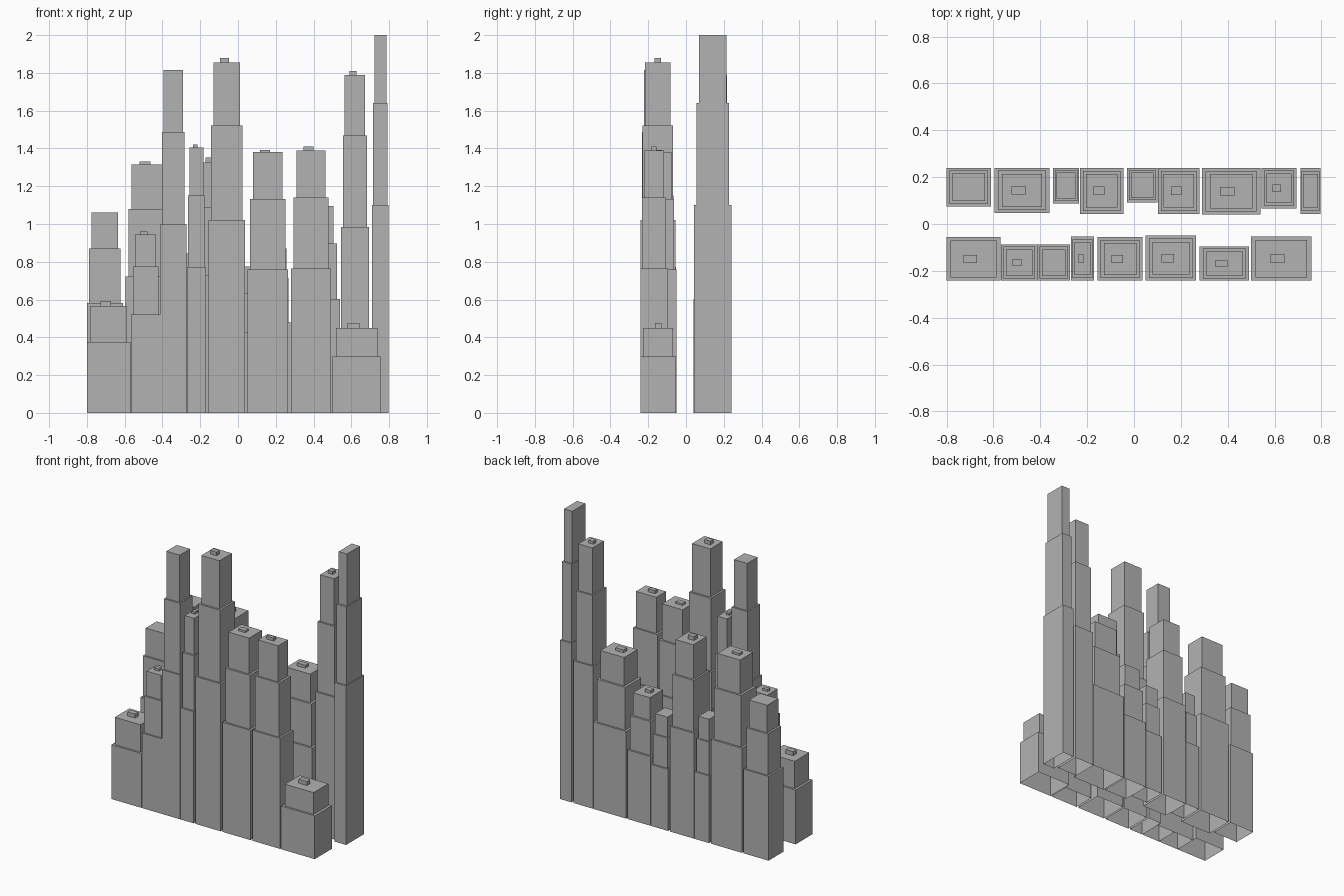
import bpy, bmesh

if "Cube" in bpy.data.objects:
    bpy.data.objects.remove(bpy.data.objects["Cube"])

grey = bpy.data.materials.new("concrete grey")
grey.diffuse_color = (0.45, 0.45, 0.45, 1)
grey.use_nodes = True
grey.node_tree.nodes["Principled BSDF"].inputs["Base Color"].default_value = grey.diffuse_color


def add_block(bm, cx, cy, w, d, z0, z1):
    """Box with walls and roof, open underneath."""
    ring = [(-1, -1), (1, -1), (1, 1), (-1, 1)]
    low = [bm.verts.new((cx + sx * w / 2, cy + sy * d / 2, z0)) for sx, sy in ring]
    top = [bm.verts.new((cx + sx * w / 2, cy + sy * d / 2, z1)) for sx, sy in ring]
    for i in range(4):
        j = (i + 1) % 4
        bm.faces.new((low[i], low[j], top[j], top[i]))
    bm.faces.new(top)


def tower(name, x0, x1, y0, y1, height, tiers, vent):
    """Stepped tower; vent is the rooftop box height, 0 for none."""
    steps = {2: [(0.665, 1), (1, 0.855)],
             3: [(0.55, 1), (0.82, 0.87), (1, 0.73)]}[tiers]
    cx, cy, w, d = (x0 + x1) / 2, (y0 + y1) / 2, x1 - x0, y1 - y0
    bm = bmesh.new()
    z = 0
    for level, scale in steps:
        add_block(bm, cx, cy, w * scale, d * scale, z, height * level)
        z = height * level
    if vent:
        add_block(bm, cx - 0.065 * w, cy, 0.25 * w, 0.185 * d, z, z + vent)
    mesh = bpy.data.meshes.new(name)
    bm.to_mesh(mesh)
    bm.free()
    mesh.materials.append(grey)
    bpy.context.collection.objects.link(bpy.data.objects.new(name, mesh))


# Front row: left, right, inner edge, height, tiers, rooftop box
front_row = [
    (-0.80, -0.57, -0.056, 0.565, 2, 0.028),
    (-0.567, -0.412, -0.087, 0.945, 3, 0.015),
    (-0.412, -0.273, -0.087, 1.815, 3, 0),
    (-0.27, -0.17, -0.054, 1.405, 3, 0.015),
    (-0.155, 0.037, -0.056, 1.855, 3, 0.025),
    (0.05, 0.265, -0.05, 1.38, 3, 0.013),
    (0.28, 0.492, -0.096, 1.39, 3, 0.02),
    (0.50, 0.757, -0.054, 0.45, 2, 0.027),
]
# Back row
back_row = [
    (-0.80, -0.61, 0.075, 1.06, 3, 0),
    (-0.595, -0.36, 0.047, 1.315, 3, 0.015),
    (-0.345, -0.235, 0.088, 0.845, 3, 0),
    (-0.23, -0.045, 0.043, 1.325, 3, 0.027),
    (-0.03, 0.10, 0.092, 0.775, 3, 0),
    (0.103, 0.28, 0.043, 0.87, 3, 0.02),
    (0.29, 0.54, 0.04, 1.095, 3, 0.02),
    (0.545, 0.693, 0.067, 1.79, 3, 0.02),
    (0.71, 0.797, 0.043, 2.0, 3, 0),
]
for i, (x0, x1, edge, h, tiers, vent) in enumerate(front_row):
    tower(f"front_tower_{i + 1}", x0, x1, -0.242, edge, h, tiers, vent)
for i, (x0, x1, edge, h, tiers, vent) in enumerate(back_row):
    tower(f"back_tower_{i + 1}", x0, x1, edge, 0.24, h, tiers, vent)
